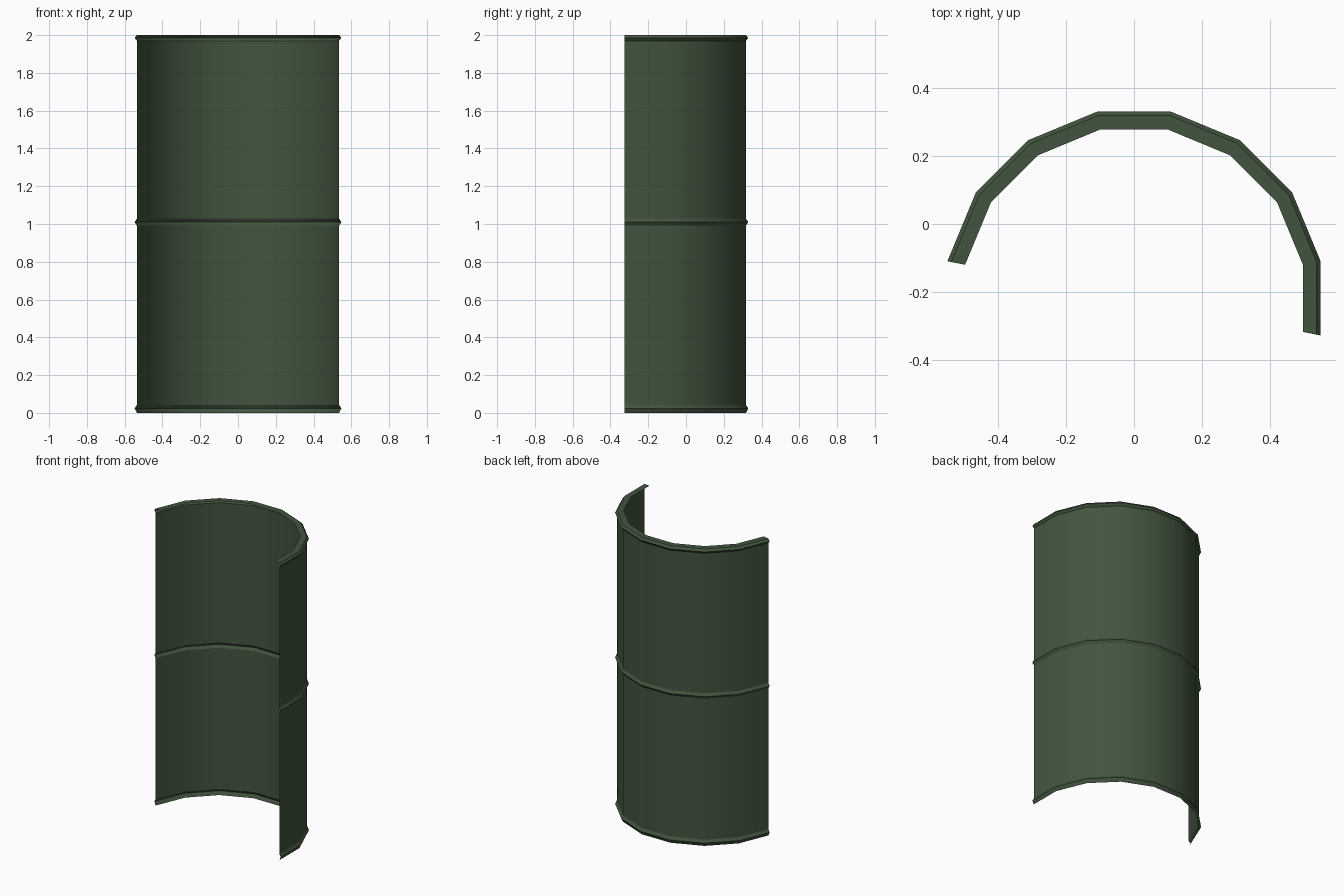
import bpy, math

if "Cube" in bpy.data.objects:
    bpy.data.objects.remove(bpy.data.objects["Cube"])

# Half of a cut-open sheet-metal drum: one profile swept round 8 of 16 sides
SIDES = 16
SWEEP = 8
START = -math.pi / SIDES
CENTRE_Y = -0.218

WALL, BEAD, LIP = 0.546, 0.558, 0.505   # corner radii

green = bpy.data.materials.new("dark green paint")
green.diffuse_color = (0.055, 0.09, 0.049, 1)
green.use_nodes = True
green.node_tree.nodes["Principled BSDF"].inputs["Base Color"].default_value = green.diffuse_color


def bead(z, half=0.018):
    """Small outward ridge pressed into the wall."""
    return [(WALL, z - half), (BEAD, z), (WALL, z + half)]


# Profile from the open foot up to the inward top lip
profile = [(WALL, 0.0), (BEAD, 0.024), (WALL, 0.042)]
profile += bead(1.01)
profile += [(WALL, 1.97), (BEAD, 1.985), (WALL, 2.0), (LIP, 2.0)]

verts, faces = [], []
n = len(profile)
for i in range(SWEEP + 1):
    a = START + i * 2 * math.pi / SIDES
    for r, z in profile:
        verts.append((r * math.cos(a), CENTRE_Y + r * math.sin(a), z))
for i in range(SWEEP):
    for j in range(n - 1):
        a, b = i * n + j, (i + 1) * n + j
        faces.append((a, b, b + 1, a + 1))

mesh = bpy.data.meshes.new("half_drum_shell")
mesh.from_pydata(verts, [], faces)
mesh.materials.append(green)
shell = bpy.data.objects.new("half_drum_shell", mesh)
bpy.context.collection.objects.link(shell)

# Smooth round the curve, crisp along the ridges
bpy.context.view_layer.objects.active = shell
shell.select_set(True)
bpy.ops.object.shade_smooth_by_angle(angle=math.radians(28))
